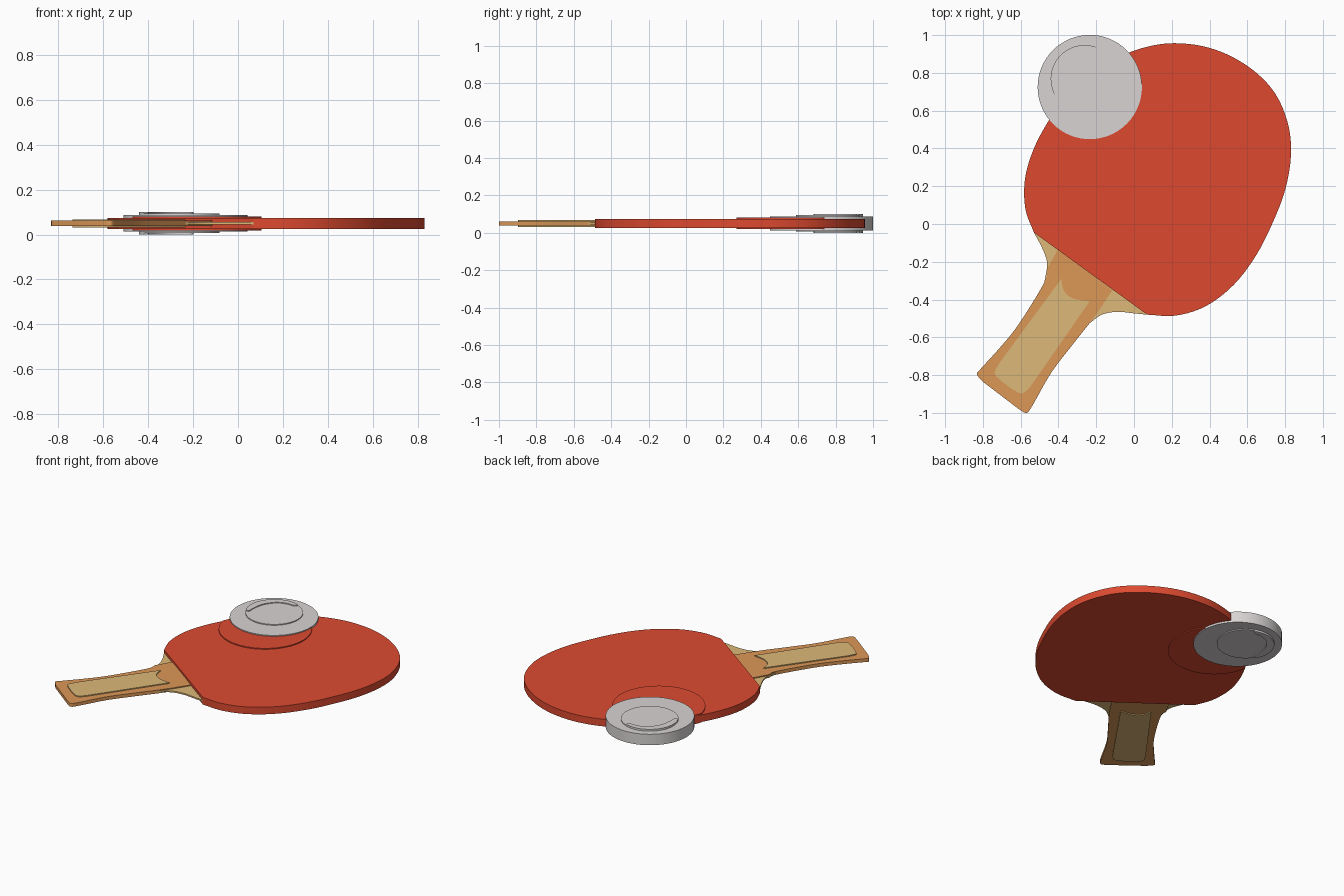
import bpy, bmesh, math
from mathutils import Vector

if "Cube" in bpy.data.objects:
    bpy.data.objects.remove(bpy.data.objects["Cube"])

MID = 0.05      # every layer is centred on this height
STEP = 0.0065   # each layer stands this much prouder than the last


def material(name, rgb):
    lin = [((c / 255 + 0.055) / 1.055) ** 2.4 for c in rgb]
    m = bpy.data.materials.new(name)
    m.use_nodes = True
    m.diffuse_color = (*lin, 1)
    m.node_tree.nodes["Principled BSDF"].inputs["Base Color"].default_value = (*lin, 1)
    return m


RED = material("rubber red", (221, 74, 48))
ORANGE = material("handle orange", (220, 152, 87))
TAN = material("pale wood", (221, 184, 120))
GREY = material("ball grey", (217, 212, 212))


def spline(pts, n=5):
    """Smooth open curve through the points."""
    p = [Vector(q) for q in pts]
    p = [2 * p[0] - p[1]] + p + [2 * p[-1] - p[-2]]
    out = []
    for a, b, c, d in zip(p, p[1:], p[2:], p[3:]):
        for i in range(n):
            t = i / n
            out.append(0.5 * (2 * b + (c - a) * t + (2 * a - 5 * b + 4 * c - d) * t ** 2
                              + (3 * b - a - 3 * c + d) * t ** 3))
    return out + [p[-2]]


def arc(centre, r, start=0, end=360, n=64):
    angles = [math.radians(start + (end - start) * i / n) for i in range(n)]
    return [Vector(centre) + r * Vector((math.cos(a), math.sin(a))) for a in angles]


def layer(name, outline, half, mat):
    """Flat plate with the given outline, reaching half above and below MID."""
    bm = bmesh.new()
    face = bm.faces.new([bm.verts.new((p[0], p[1], MID - half)) for p in outline])
    top = bmesh.ops.extrude_face_region(bm, geom=[face])["geom"]
    bmesh.ops.translate(bm, vec=(0, 0, 2 * half),
                        verts=[v for v in top if isinstance(v, bmesh.types.BMVert)])
    bmesh.ops.recalc_face_normals(bm, faces=bm.faces)
    mesh = bpy.data.meshes.new(name)
    bm.to_mesh(mesh)
    bm.free()
    mesh.materials.append(mat)
    ob = bpy.data.objects.new(name, mesh)
    bpy.context.collection.objects.link(ob)
    bpy.ops.object.select_all(action="DESELECT")
    ob.select_set(True)
    bpy.context.view_layer.objects.active = ob
    bpy.ops.object.shade_smooth_by_angle(angle=math.radians(30))


def inside(p, poly):
    hit = False
    for a, b in zip(poly, poly[1:] + poly[:1]):
        if (a.y > p.y) != (b.y > p.y) and p.x < a.x + (p.y - a.y) * (b.x - a.x) / (b.y - a.y):
            hit = not hit
    return hit


# Neck: flared pale wood under the handle
neck = spline([(-.53, -.045), (-.485, -.13), (-.46, -.21), (-.475, -.31)])
neck += spline([(-.235, -.525), (-.17, -.48), (-.09, -.465), (0, -.473), (.07, -.48)])
layer("neck", neck, 0.005, TAN)

# Handle: slightly waisted bar with rounded end corners
handle = [Vector((-.115, -.35)), Vector((-.40, -.13))]
handle += spline([(-.462, -.24), (-.475, -.31), (-.61, -.53), (-.71, -.655), (-.81, -.765),
                  (-.832, -.795), (-.80, -.835)])
handle += spline([(-.61, -.98), (-.57, -1), (-.54, -.965), (-.44, -.79), (-.33, -.645),
                  (-.235, -.525), (-.18, -.45)])
layer("handle", handle, 0.005 + STEP, ORANGE)

# Handle panel with a scooped upper end
panel = spline([(-.385, -.29), (-.37, -.355), (-.32, -.395), (-.235, -.41)])
panel += spline([(-.555, -.87), (-.595, -.897), (-.645, -.875)])
panel += spline([(-.71, -.825), (-.738, -.79), (-.715, -.74)])
layer("handle_panel", panel, 0.005 + 2 * STEP, TAN)

# Blade
blade = spline([(.07, -.48), (.22, -.485), (.38, -.435), (.53, -.32), (.65, -.16), (.74, .02),
                (.80, .18), (.83, .35), (.82, .51), (.76, .67), (.66, .79), (.52, .885),
                (.37, .94), (.22, .957), (.1, .945), (-.02, .91), (-.15, .85), (-.28, .75),
                (-.38, .64), (-.45, .55), (-.53, .4), (-.577, .24), (-.575, .08), (-.53, -.045)])
layer("blade", blade, 0.005 + 3 * STEP, RED)

# Raised round patch on the blade, trimmed to the blade's edge
centre = Vector((-.185, .56))
patch = arc(centre, .29)
for p in patch:
    while not inside(p, blade):
        p += (centre - p) * 0.01
layer("blade_patch", patch, 0.005 + 4 * STEP, RED)

# Ball with a raised inner disc and a crescent highlight
layer("ball", arc((-.234, .725), .276), 0.005 + 5 * STEP, GREY)
layer("ball_inner_disc", arc((-.262, .768), .179), 0.005 + 6 * STEP, GREY)
crescent = arc((-.262, .768), .179, 72, 208, 28)
crescent += spline([(-.418, .682), (-.398, .69), (-.397, .74), (-.38, .82), (-.33, .885),
                    (-.27, .91), (-.215, .912), (-.198, .928)])
layer("ball_highlight", crescent, 0.05, GREY)
